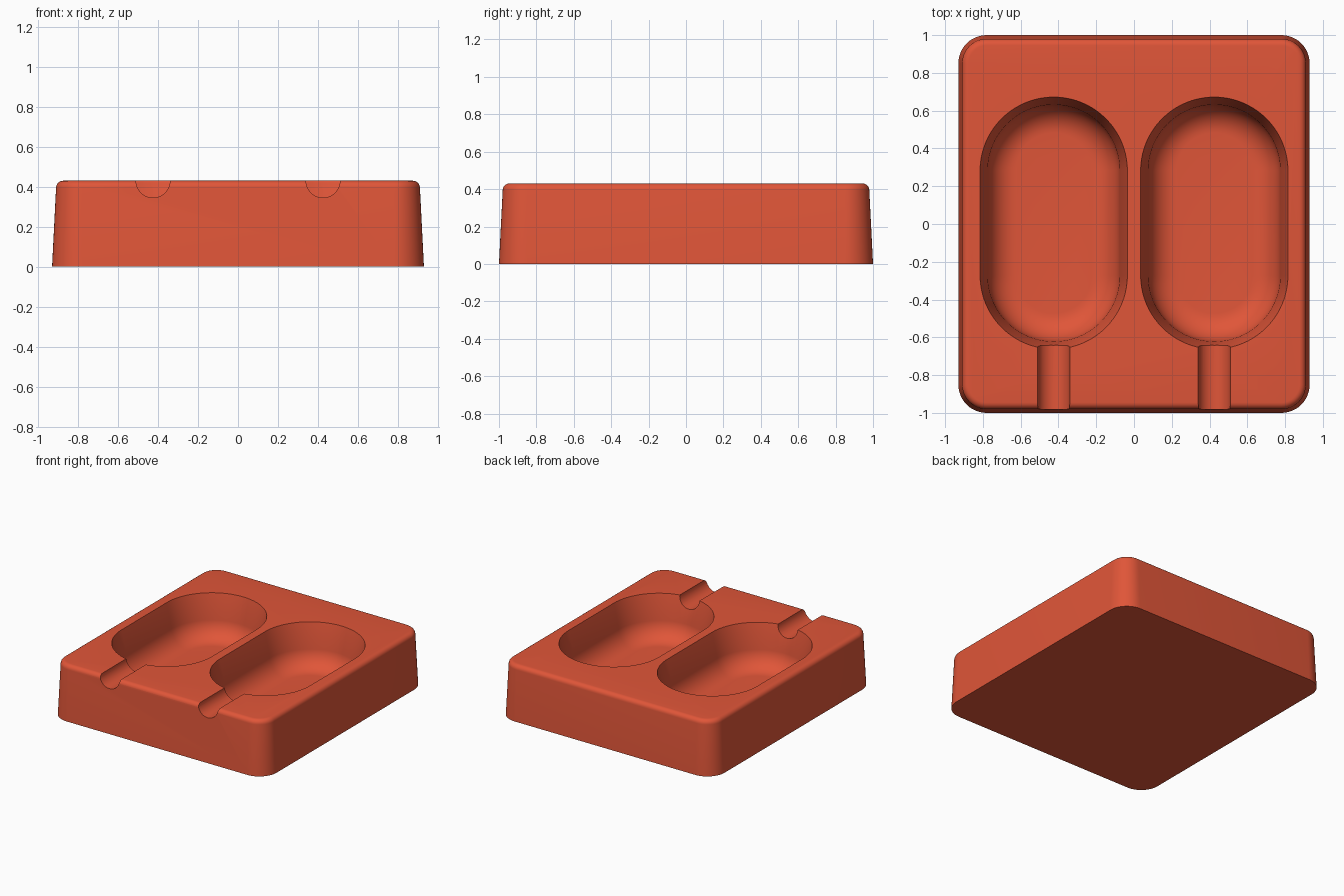
import bpy, bmesh, math
from mathutils import Matrix

old = bpy.data.objects.get("Cube")
if old:
    bpy.data.objects.remove(old, do_unlink=True)

HEIGHT = 0.43
CAVITY_X = 0.425

# Single coral colour
coral = bpy.data.materials.new("coral_red")
coral.use_nodes = True
colour = (0.745, 0.092, 0.04, 1)
coral.diffuse_color = colour
coral.node_tree.nodes["Principled BSDF"].inputs["Base Color"].default_value = colour


def finish(name, bm):
    bmesh.ops.recalc_face_normals(bm, faces=bm.faces)
    mesh = bpy.data.meshes.new(name)
    bm.to_mesh(mesh)
    bm.free()
    mesh.materials.append(coral)
    obj = bpy.data.objects.new(name, mesh)
    bpy.context.collection.objects.link(obj)
    return obj


def rounded_outline(half_x, half_y, radius, steps):
    """Rounded rectangle, counter-clockwise from +x."""
    points = []
    for corner, (sx, sy) in enumerate([(1, 1), (-1, 1), (-1, -1), (1, -1)]):
        for i in range(steps + 1):
            a = math.pi / 2 * (corner + i / steps)
            points.append((sx * (half_x - radius) + radius * math.cos(a),
                           sy * (half_y - radius) + radius * math.sin(a)))
    return points


def loft(name, half_x, half_y, radius, profile, steps, centre=(0, 0)):
    """Stack inset copies of a rounded outline; profile holds (inset, z)."""
    bm = bmesh.new()
    rings = []
    for inset, z in profile:
        outline = rounded_outline(half_x - inset, half_y - inset, radius - inset, steps)
        rings.append([bm.verts.new((x + centre[0], y + centre[1], z)) for x, y in outline])
    for low, high in zip(rings, rings[1:]):
        for i in range(len(low)):
            j = (i + 1) % len(low)
            bm.faces.new((low[i], low[j], high[j], high[i]))
    bm.faces.new(rings[0][::-1])
    bm.faces.new(rings[-1])
    bmesh.ops.remove_doubles(bm, verts=bm.verts, dist=0.0001)
    return finish(name, bm)


# Block with drafted walls and a small rounded top lip
LIP = 0.035
block_profile = [(0, 0)]
for i in range(7):
    a = math.pi / 2 * i / 6
    block_profile.append((0.02 + LIP * (1 - math.cos(a)), HEIGHT - LIP + LIP * math.sin(a)))
block = loft("mould_block", 0.93, 1.0, 0.15, block_profile, 12)

# Cavity profile: drafted wall running into a rounded floor edge
WALL, FLOOR, DRAFT, FILLET = 0.26, 0.10, 0.04, 0.15
cavity_profile = [(0, HEIGHT + 0.1), (0, HEIGHT)]
for i in range(11):
    a = math.pi / 2 * i / 10
    cavity_profile.append((DRAFT + FILLET * (1 - math.cos(a)),
                           WALL - (WALL - FLOOR) * math.sin(a)))

cutters = []
for side, x in (("left", CAVITY_X), ("right", -CAVITY_X)):
    cutters.append(loft(side + "_cavity_cutter", 0.39, 0.667, 0.3895,
                        cavity_profile, 20, (x, 0.005)))
    # Stick groove from the front wall into the cavity
    bm = bmesh.new()
    bmesh.ops.create_cone(bm, cap_ends=True, segments=40, radius1=0.085, radius2=0.085,
                          depth=0.7, matrix=Matrix.Translation((x, -0.8, HEIGHT))
                          @ Matrix.Rotation(math.pi / 2, 4, 'X'))
    cutters.append(finish(side + "_groove_cutter", bm))

# Carve the cavities and grooves
bpy.ops.object.select_all(action='DESELECT')
bpy.context.view_layer.objects.active = block
block.select_set(True)
for cutter in cutters:
    cutter.hide_render = True
    mod = block.modifiers.new(cutter.name, 'BOOLEAN')
    mod.operation = 'DIFFERENCE'
    mod.solver = 'EXACT'
    mod.object = cutter
    bpy.ops.object.modifier_apply(modifier=mod.name)
for cutter in cutters:
    bpy.data.objects.remove(cutter, do_unlink=True)

bpy.ops.object.shade_smooth_by_angle(angle=math.radians(30))
